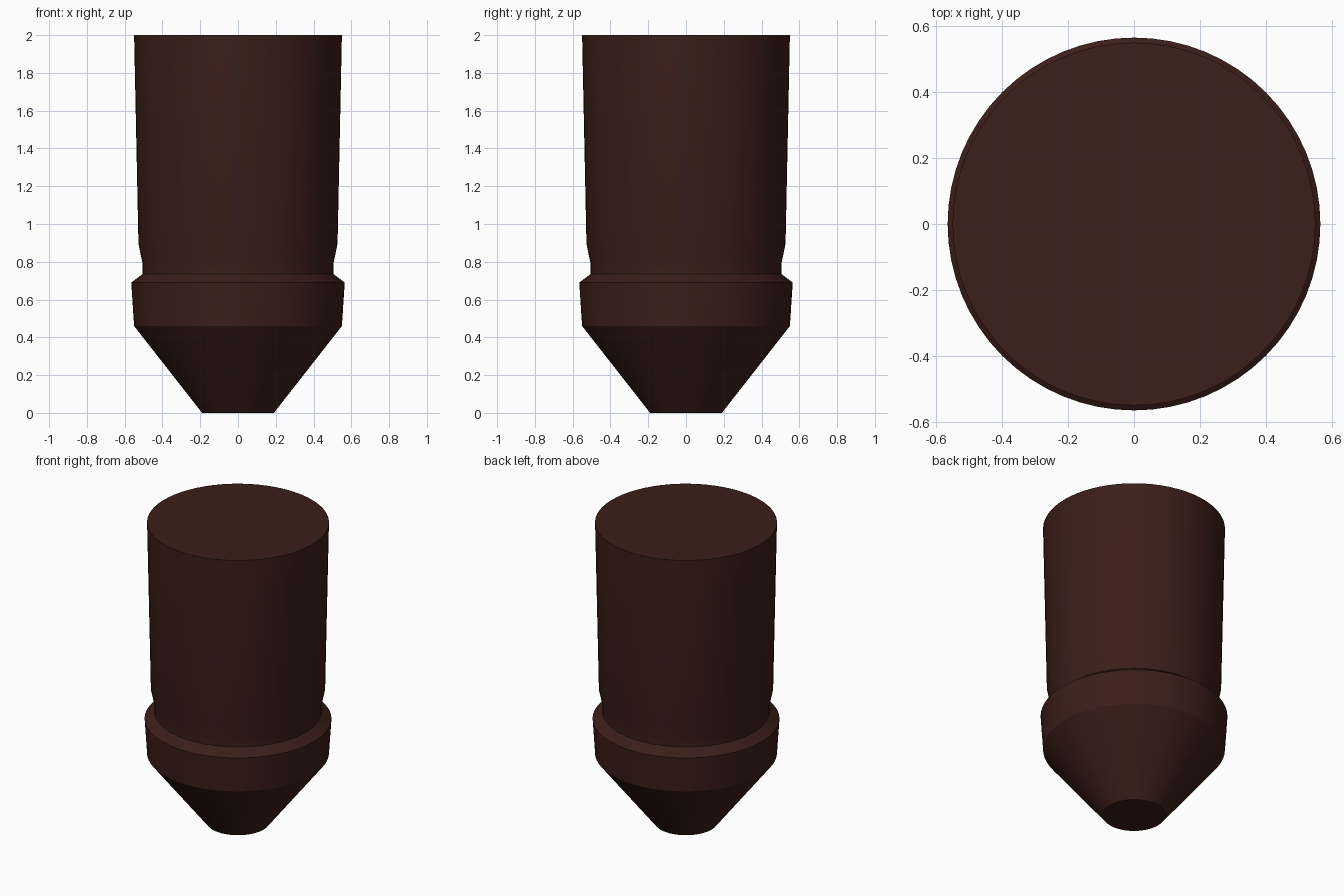
import bpy, bmesh, math

if "Cube" in bpy.data.objects:
    bpy.data.objects.remove(bpy.data.objects["Cube"])

SIDES = 64

# Dark brown material
brown = bpy.data.materials.new("dark_brown")
brown.diffuse_color = (0.045, 0.013, 0.010, 1)
brown.use_nodes = True
brown.node_tree.nodes["Principled BSDF"].inputs["Base Color"].default_value = brown.diffuse_color


def lathe(name, profile):
    """Closed solid of revolution from (radius, z) points, bottom to top."""
    bm = bmesh.new()
    rings = []
    for r, z in profile:
        rings.append([bm.verts.new((r * math.cos(2 * math.pi * i / SIDES),
                                    r * math.sin(2 * math.pi * i / SIDES), z))
                      for i in range(SIDES)])
    for low, high in zip(rings, rings[1:]):
        for i in range(SIDES):
            j = (i + 1) % SIDES
            bm.faces.new((low[i], low[j], high[j], high[i]))
    bm.faces.new(rings[0][::-1])
    bm.faces.new(rings[-1])
    mesh = bpy.data.meshes.new(name)
    bm.to_mesh(mesh)
    bm.free()
    mesh.materials.append(brown)
    obj = bpy.data.objects.new(name, mesh)
    bpy.context.collection.objects.link(obj)
    bpy.ops.object.select_all(action='DESELECT')
    obj.select_set(True)
    bpy.context.view_layer.objects.active = obj
    bpy.ops.object.shade_smooth_by_angle(angle=math.radians(25))
    return obj


# Tapered tip, collar, neck groove and flared shank in one turned profile
lathe("turned_plug", [
    (0.19, 0.0),     # flat tip
    (0.55, 0.46),    # end of cone
    (0.565, 0.69),   # collar rim
    (0.505, 0.735),  # collar bevel into neck
    (0.505, 0.79),   # neck
    (0.527, 0.895),  # start of shank
    (0.55, 2.0),     # flat top
])
